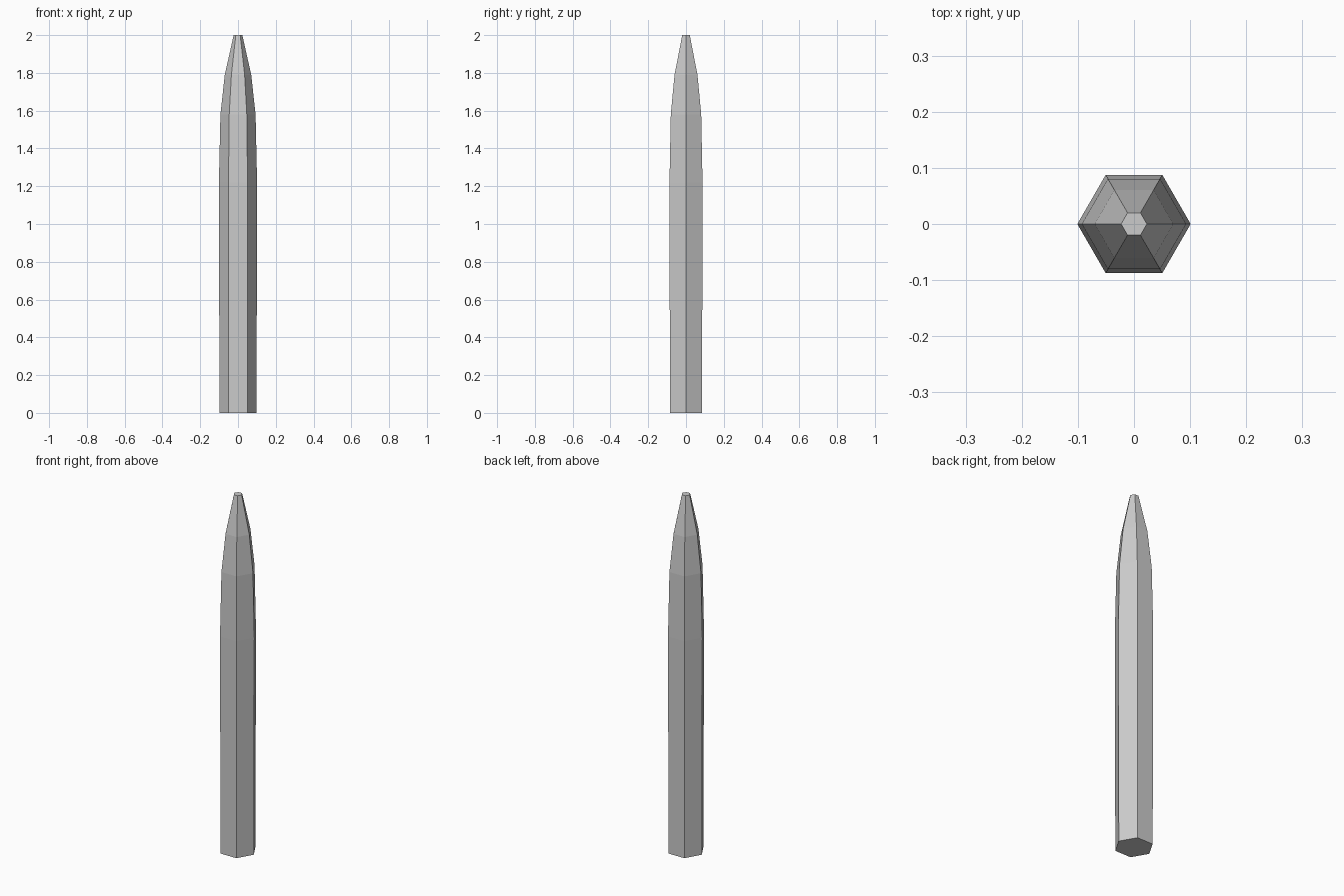
import bpy
import bmesh
from math import cos, sin, pi

if "Cube" in bpy.data.objects:
    bpy.data.objects.remove(bpy.data.objects["Cube"])

SIDES = 6
# (height, corner radius) of each hexagonal ring, from base to blunt tip
PROFILE = [(0, 0.098), (1.22, 0.101), (1.58, 0.093), (1.79, 0.070), (2.0, 0.023)]

bm = bmesh.new()
rings = [
    [bm.verts.new((r * cos(2 * pi * i / SIDES), r * sin(2 * pi * i / SIDES), z))
     for i in range(SIDES)]
    for z, r in PROFILE
]

# Flat side facets
for low, high in zip(rings, rings[1:]):
    for i in range(SIDES):
        j = (i + 1) % SIDES
        bm.faces.new((low[i], low[j], high[j], high[i]))

# Base and tip caps
bm.faces.new(rings[0][::-1])
bm.faces.new(rings[-1])

mesh = bpy.data.meshes.new("tapered_hexagonal_spike")
bm.to_mesh(mesh)
bm.free()
spike = bpy.data.objects.new("tapered_hexagonal_spike", mesh)
bpy.context.collection.objects.link(spike)
